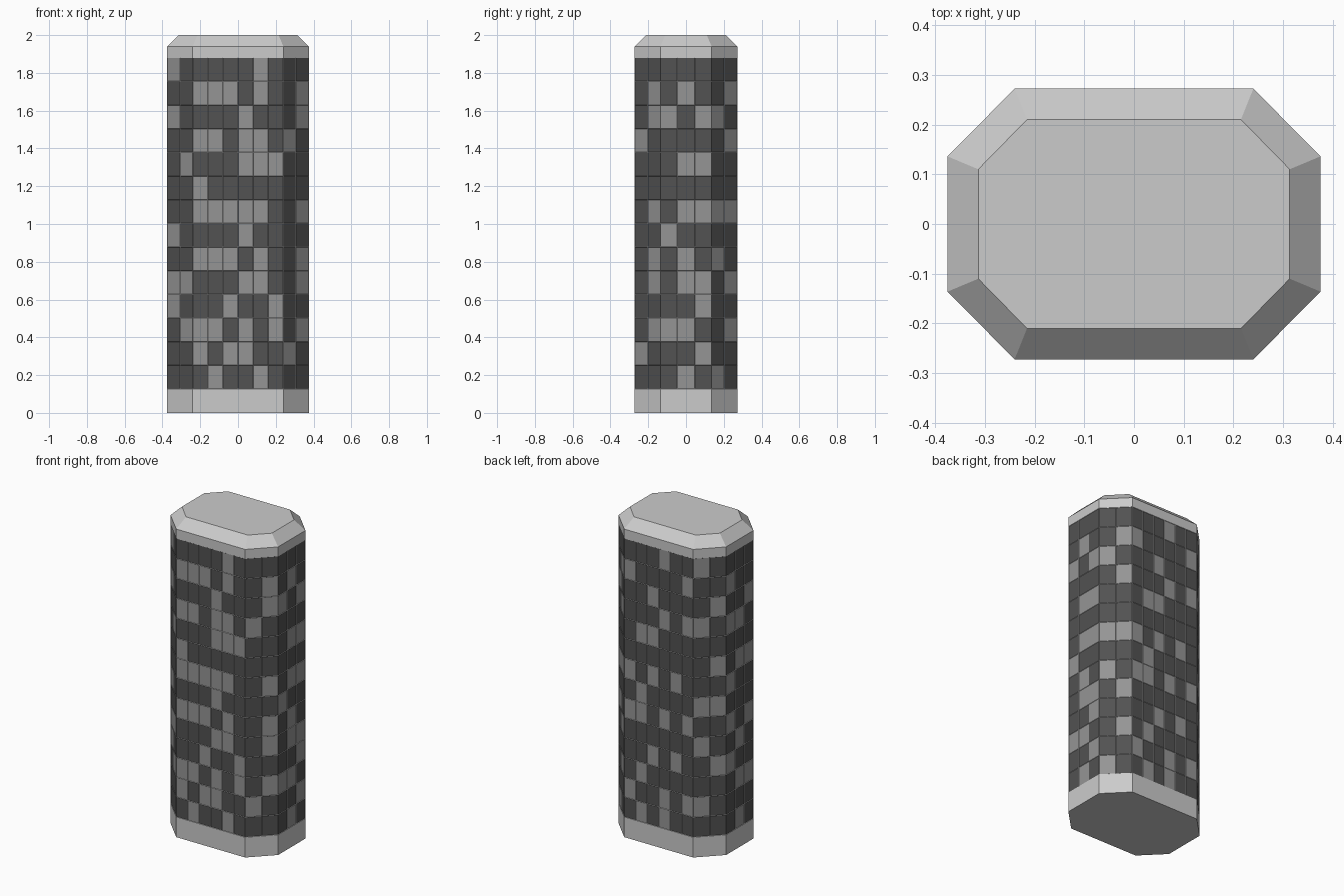
import bpy, bmesh
from mathutils import Vector

if "Cube" in bpy.data.objects:
    bpy.data.objects.remove(bpy.data.objects["Cube"])

Z_BASE, Z_WALL, Z_BAND, Z_TOP, ROWS = 0.127, 1.88, 1.94, 2.0, 14


def octagon(sx, sy, cx, cy):
    # sx, sy: half sizes; cx, cy: half lengths of the straight sides
    return [Vector(p) for p in ((-cx, -sy), (cx, -sy), (sx, -cy), (sx, cy),
                                (cx, sy), (-cx, sy), (-sx, cy), (-sx, -cy))]


OUTER = octagon(0.375, 0.272, 0.24, 0.136)
INNER = octagon(0.313, 0.21, 0.215, 0.11)

# Lit windows per row (top to bottom), one digit per lit column
FRONT = "4,0124,3,0134,345,0,01234,3,0124,34,25,0135,023,14".split(",")
RIGHT = ",1,02,,12,,12,0,1,12,2,01,2,1".split(",")
BACK = "3,05,2,35,12,,024,1,0135,,24,1,035,13".split(",")
LEFT = ",0,2,01,,12,0,,02,1,0,12,,1".split(",")
FR = ",1,1,0,,,1,,1,1,,1,0,".split(",")
BR = ",1,0,1,,,01,,0,1,,1,,0".split(",")
BL = "0,,1,0,,1,,01,,0,1,,0,".split(",")
FL = "0,,0,,1,,,0,,01,0,1,,".split(",")
SIDES = [(6, FRONT), (2, FR), (3, RIGHT), (2, BR),
         (6, BACK), (2, BL), (3, LEFT), (2, FL)]


def material(name, v):
    m = bpy.data.materials.new(name)
    m.diffuse_color = (v, v, v, 1)
    m.use_nodes = True
    m.node_tree.nodes["Principled BSDF"].inputs["Base Color"].default_value = m.diffuse_color
    return m


def finish(bm, name, mats=()):
    me = bpy.data.meshes.new(name)
    bm.to_mesh(me)
    bm.free()
    for m in mats:
        me.materials.append(m)
    ob = bpy.data.objects.new(name, me)
    bpy.context.collection.objects.link(ob)
    return ob


def stacked(name, levels):
    # Closed solid lofted through (outline, height) levels
    bm = bmesh.new()
    rings = [[bm.verts.new((p.x, p.y, z)) for p in pts] for pts, z in levels]
    for a, b in zip(rings, rings[1:]):
        for i in range(8):
            j = (i + 1) % 8
            bm.faces.new((a[i], a[j], b[j], b[i]))
    bm.faces.new(rings[0][::-1])
    bm.faces.new(rings[-1])
    return finish(bm, name)


# Plinth and bevelled roof cap
stacked("plinth", [(OUTER, 0), (OUTER, Z_BASE)])
stacked("roof_cap", [(OUTER, Z_WALL), (OUTER, Z_BAND), (INNER, Z_TOP)])

# Window wall: a grid of cells around the tower
bm = bmesh.new()
outline, cells = [], []
for i, (n, lit) in enumerate(SIDES):
    a, b = OUTER[i], OUTER[(i + 1) % 8]
    for c in range(n):
        outline.append(a.lerp(b, c / n))
        cells.append((c, lit))
step = (Z_WALL - Z_BASE) / ROWS
rings = [[bm.verts.new((p.x, p.y, Z_BASE + r * step)) for p in outline]
         for r in range(ROWS + 1)]
panes = []
for r in range(ROWS):
    for k, (c, lit) in enumerate(cells):
        j = (k + 1) % len(cells)
        f = bm.faces.new((rings[r][k], rings[r][j], rings[r + 1][j], rings[r + 1][k]))
        f.material_index = 2 if str(c) in lit[ROWS - 1 - r] else 1
        panes.append(f)
bm.normal_update()

# Slim frames around slightly recessed panes
res = bmesh.ops.inset_individual(bm, faces=panes, thickness=0.002, depth=-0.002)
for f in res["faces"]:
    f.material_index = 0
finish(bm, "window_wall", (material("frame", 0.8), material("dark_glass", 0.085),
                           material("light_glass", 0.3)))
